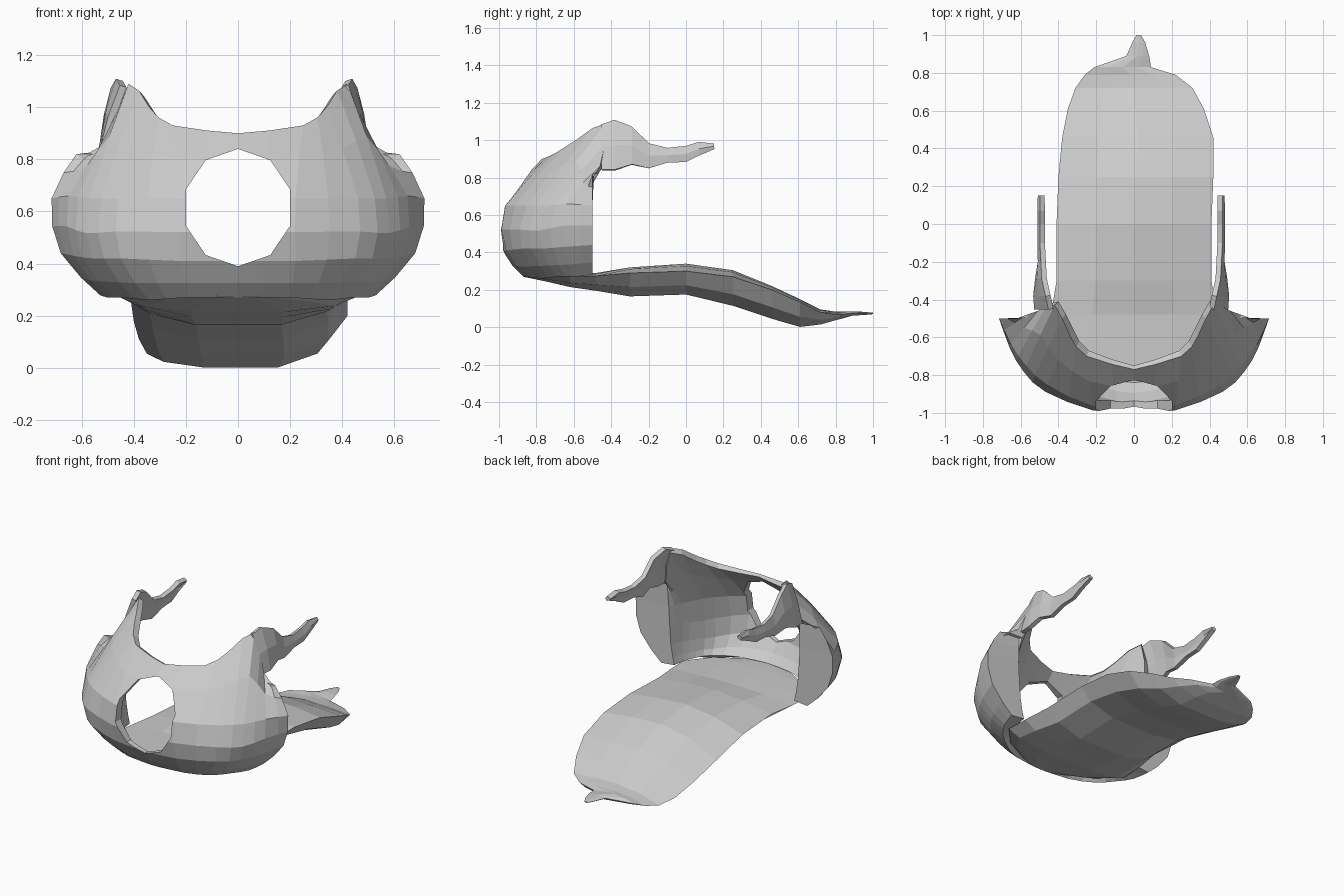
import bpy
import bmesh
import math
from mathutils import Vector

if "Cube" in bpy.data.objects:
    bpy.data.objects.remove(bpy.data.objects["Cube"])

grey = bpy.data.materials.new("light_grey")
grey.diffuse_color = (0.6, 0.6, 0.6, 1)
grey.use_nodes = True
grey.node_tree.nodes["Principled BSDF"].inputs["Base Color"].default_value = grey.diffuse_color


def make_object(name, verts, faces):
    mesh = bpy.data.meshes.new(name)
    mesh.from_pydata(verts, [], faces)
    mesh.materials.append(grey)
    obj = bpy.data.objects.new(name, mesh)
    bpy.context.collection.objects.link(obj)
    return obj


def refine(items, blend):
    """Insert one smooth in-between item between each neighbouring pair."""
    out, last = [], len(items) - 1
    for i in range(last):
        a, b = items[i], items[i + 1]
        before, after = items[max(i - 1, 0)], items[min(i + 2, last)]
        out += [a, blend(before, a, b, after)]
    return out + [items[-1]]


def midpoint(p, a, b, q):
    return (a + b) * 0.5625 - (p + q) * 0.0625


def mid_curve(p, a, b, q):
    return [midpoint(*pts) for pts in zip(p, a, b, q)]


def loft(curves):
    return refine([refine([Vector(p) for p in c], midpoint) for c in curves], mid_curve)


def grid_faces(rows, cols):
    return [(r * cols + c, r * cols + c + 1, (r + 1) * cols + c + 1, (r + 1) * cols + c)
            for r in range(rows - 1) for c in range(cols - 1)]


def fix_normals(obj):
    bm = bmesh.new()
    bm.from_mesh(obj.data)
    bmesh.ops.recalc_face_normals(bm, faces=bm.faces)
    bm.to_mesh(obj.data)
    bm.free()


def mirror_half(obj):
    mirror = obj.modifiers.new("mirror", 'MIRROR')
    mirror.use_clip = True


# Front shell, right half: outer skin from bottom rim to top rim
outer = loft([
    [(0, -.87, .27), (.2, -.85, .27), (.34, -.77, .26), (.44, -.69, .27), (.5, -.6, .27),
     (.53, -.5, .28)],
    [(0, -.98, .41), (.22, -.96, .41), (.45, -.88, .42), (.56, -.77, .42), (.63, -.65, .43),
     (.68, -.5, .44)],
    [(0, -.98, .65), (.22, -.965, .65), (.46, -.85, .65), (.57, -.75, .65), (.65, -.64, .66),
     (.715, -.5, .65)],
    [(0, -.77, .9), (.25, -.7, .93), (.34, -.59, 1.0), (.42, -.43, 1.09), (.51, -.46, .86),
     (.62, -.5, .82)],
])
# Inner wall, which leaves the cheeks thick
inner = loft([
    [(0, -.84, .29), (.2, -.81, .29), (.33, -.74, .29), (.39, -.66, .29), (.42, -.58, .29),
     (.435, -.5, .29)],
    [(0, -.95, .41), (.2, -.91, .41), (.34, -.79, .39), (.4, -.68, .4), (.44, -.59, .41),
     (.46, -.5, .42)],
    [(0, -.95, .65), (.2, -.91, .65), (.34, -.76, .66), (.4, -.67, .66), (.44, -.59, .66),
     (.475, -.5, .66)],
    [(0, -.75, .89), (.24, -.67, .91), (.32, -.56, .98), (.4, -.41, 1.07), (.46, -.45, .85),
     (.48, -.49, .82)],
])
rings = outer + inner[::-1]
R, C = len(rings), len(rings[0])
faces = grid_faces(R, C)
faces += [((R - 1) * C + c, (R - 1) * C + c + 1, c + 1, c) for c in range(C - 1)]
for r in range(R // 2 - 1):  # flat back of the cheek
    loop = (r, R - 1 - r, R - 2 - r, r + 1)
    faces.append(tuple(k * C + C - 1 for k in loop))
shell = make_object("front_shell", [p for ring in rings for p in ring], faces)
mirror_half(shell)

# Round opening through the front
N = 10
ring = [(0.2 * math.cos((i + .5) * math.tau / N) / math.cos(math.pi / N),
         0.615 + 0.225 * math.sin((i + .5) * math.tau / N)) for i in range(N)]
cut_verts = [(x, y, z) for y in (-1.2, -0.6) for x, z in ring]
cut_faces = [(i, (i + 1) % N, N + (i + 1) % N, N + i) for i in range(N)]
cut_faces += [tuple(reversed(range(N))), tuple(range(N, 2 * N))]
cutter = make_object("opening_cutter", cut_verts, cut_faces)
fix_normals(cutter)
cutter.hide_render = True
cutter.display_type = 'WIRE'
hole = shell.modifiers.new("opening", 'BOOLEAN')
hole.operation = 'DIFFERENCE'
hole.object = cutter

# Pointed ears running back into thin straps: y, bottom x, bottom z, top x, top z
stations = [
    (-.45, .5, .84, .425, 1.08), (-.38, .505, .84, .44, 1.105),
    (-.29, .495, .87, .46, 1.07), (-.2, .48, .85, .465, .98), (-.1, .48, .88, .47, .955),
    (0, .48, .885, .47, .965), (.07, .48, .92, .47, .985), (.15, .475, .955, .47, .975),
]
ear_verts = [(bx, y, bz) for y, bx, bz, tx, tz in stations]
ear_verts += [((bx + tx) / 2 + .008, y, (bz + tz) / 2) for y, bx, bz, tx, tz in stations]
ear_verts += [(tx, y, tz) for y, bx, bz, tx, tz in stations]
straps = make_object("ear_straps", ear_verts, grid_faces(3, len(stations)))
straps.location.x = -0.015
mirror_half(straps)
solid = straps.modifiers.new("thickness", 'SOLIDIFY')
solid.thickness = 0.028
solid.offset = 0

# Long lower plate: y, centre x, half width, top z, left edge z, right edge z, keel z
plate = [
    (-.87, 0, .1, .285, .28, .28, .27), (-.75, 0, .33, .29, .275, .275, .245),
    (-.62, 0, .45, .29, .27, .27, .215), (-.48, 0, .44, .29, .27, .275, .195),
    (-.3, 0, .41, .32, .27, .29, .165), (0, 0, .41, .34, .25, .3, .175),
    (.25, .01, .41, .305, .18, .27, .115), (.46, .02, .4, .22, .11, .2, .045),
    (.61, .01, .36, .15, .055, .135, .002), (.72, 0, .31, .095, .035, .08, .015),
    (.79, -.02, .24, .085, .045, .07, .035), (.83, -.06, .15, .085, .06, .07, .045),
    (.89, .02, .06, .085, .075, .075, .062), (.96, .025, .035, .082, .075, .075, .066),
    (1.0, .025, .012, .078, .074, .074, .07),
]
verts, faces = [], []
for y, cx, w, top, left, right, keel in plate:
    lo_l, lo_r = left + (keel - left) * .6, right + (keel - right) * .6
    section = [(-1, left), (-.82, lo_l), (-.4, keel), (.4, keel), (.82, lo_r), (1, right),
               (.5, top * .7 + right * .3), (0, top), (-.5, top * .7 + left * .3)]
    verts += [(cx + u * w, y, z) for u, z in section]
S = 9
for k in range(len(plate) - 1):
    for i in range(S):
        j = (i + 1) % S
        faces.append((k * S + i, k * S + j, (k + 1) * S + j, (k + 1) * S + i))
faces += [tuple(reversed(range(S))), tuple(range(len(verts) - S, len(verts)))]
lower = make_object("lower_plate", verts, faces)
fix_normals(lower)
